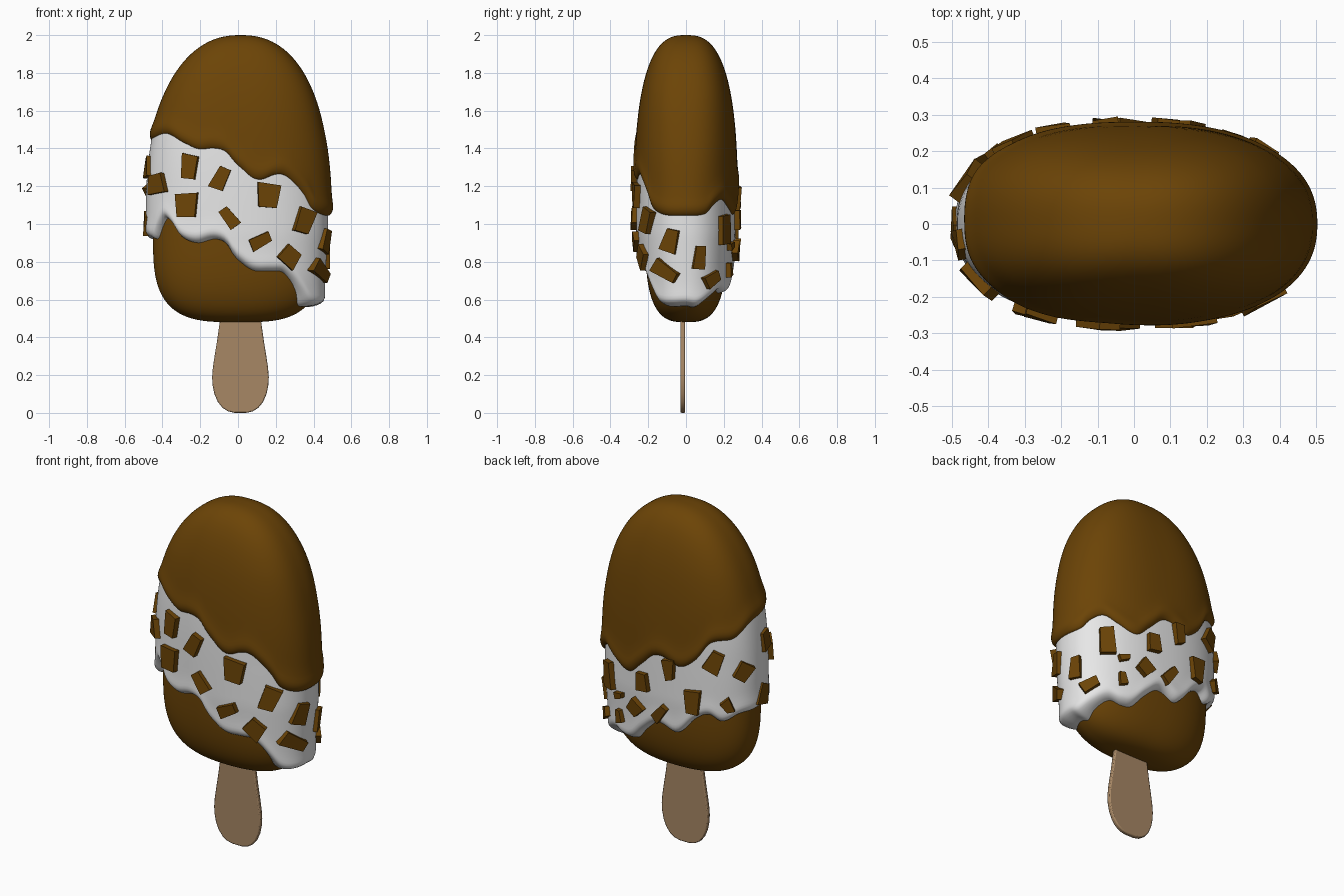
import bpy, bmesh, math, random
from mathutils import Vector

if "Cube" in bpy.data.objects:
    bpy.data.objects.remove(bpy.data.objects["Cube"])
random.seed(4)


def material(name, rgb):
    m = bpy.data.materials.new(name)
    m.diffuse_color = (*rgb, 1)
    m.use_nodes = True
    m.node_tree.nodes["Principled BSDF"].inputs["Base Color"].default_value = m.diffuse_color
    return m


CHOC = material("chocolate", (0.15, 0.058, 0.002))
WHITE = material("white cream", (0.88, 0.88, 0.88))
WOOD = material("wood", (0.39, 0.245, 0.13))

# drip edges as (angle in degrees, height): 0 = right, 90 = back, 270 = front
UPPER = [(0, 1.045), (20, 1.055), (30, 1.1), (43, 1.13), (55, 1.09), (70, 1.05), (80, 1.12), (90, 1.2),
         (104, 1.165), (115, 1.22), (127, 1.33), (149, 1.36), (170, 1.43), (195, 1.455), (218, 1.475),
         (237, 1.425), (248, 1.395), (258, 1.4), (265, 1.38), (270, 1.31), (276, 1.25), (282, 1.235),
         (290, 1.26), (297, 1.26), (306, 1.215), (315, 1.15), (322, 1.085), (337, 1.05)]
LOWER = [(0, .565), (12, .56), (31, .61), (47, .65), (58, .635), (68, .645), (78, .72), (88, .785),
         (100, .757), (113, .86), (124, .9), (136, .866), (153, .91), (172, .92), (192, .93), (204, .925),
         (211, .985), (218, 1.03), (226, 1.0), (234, .93), (246, .9), (258, .92), (265, .895),
         (270, .815), (278, .757), (290, .75), (299, .747), (307, .705), (316, .64), (324, .585),
         (332, .565), (345, .562)]


def edge(knots, deg):
    """Periodic smooth interpolation through the knots."""
    k = [(a - 360, z) for a, z in knots[-2:]] + knots + [(a + 360, z) for a, z in knots[:3]]
    deg %= 360
    i = max(j for j in range(len(k)) if k[j][0] <= deg)
    (x0, y0), (x1, y1), (x2, y2), (x3, y3) = k[i - 1:i + 3]
    h = x2 - x1
    m1, m2 = (y2 - y0) / (x2 - x0) * h, (y3 - y1) / (x3 - x1) * h
    s = (deg - x1) / h
    return ((2*s**3 - 3*s*s + 1) * y1 + (s**3 - 2*s*s + s) * m1
            + (3*s*s - 2*s**3) * y2 + (s**3 - s*s) * m2)


def dome(k, n):
    k = min(max(k, 0), 1)
    return (1 - k ** n) ** (1 / n)


# half width and half depth of the three layers at height z
def choc_size(z):
    k = (z - 1.05) / 0.95
    return 0.497 * dome(k, 2.3), 0.275 * dome(k, 2.75)


def white_size(z):
    a, b = choc_size(z)
    drop = 0.06 * max(0, 0.95 - z)
    return a - 0.015 - drop, b - 0.012 - drop


def core_size(z):
    k = (0.95 - z) / 0.47
    return 0.45 * dome(k, 3.3), 0.215 * dome(k, 3)


def ring_point(size, deg, z, dx=0):
    c, s = math.cos(math.radians(deg)), math.sin(math.radians(deg))
    e = 0.87 - 0.11 * min(max((z - 1.2) / 0.5, 0), 1)  # boxier towards the top
    dx += 0.014 * min(max((z - 1.5) / 0.5, 0), 1)
    return Vector((dx + size[0] * math.copysign(abs(c) ** e, c),
                   size[1] * math.copysign(abs(s) ** e, s), z))


def finish(bm, name, mat, smooth):
    bmesh.ops.remove_doubles(bm, verts=bm.verts, dist=1e-5)
    bmesh.ops.recalc_face_normals(bm, faces=bm.faces)
    me = bpy.data.meshes.new(name)
    bm.to_mesh(me)
    bm.free()
    me.materials.append(mat)
    me.polygons.foreach_set("use_smooth", [smooth] * len(me.polygons))
    ob = bpy.data.objects.new(name, me)
    bpy.context.collection.objects.link(ob)
    return ob


COLS = 180


def skin(name, mat, column):
    """Build a closed-round surface from one column of points per angle."""
    bm = bmesh.new()
    cols = [[bm.verts.new(p) for p in column(i * 360 / COLS)] for i in range(COLS)]
    for i in range(COLS):
        p, q = cols[i], cols[(i + 1) % COLS]
        for j in range(len(p) - 1):
            bm.faces.new((p[j], q[j], q[j + 1], p[j + 1]))
    return finish(bm, name, mat, True)


LIP = [0, .002, .006, .012, .02, .03, .045, .06, .08, .1]


def coat_column(deg, z0, z1, outer, inner, rows, power, bulge, dx=0):
    """Coating with a rounded, slightly swollen lower lip."""
    zs = [z0 + d for d in LIP]
    zs += [zs[-1] + (z1 - zs[-1]) * (1 - (1 - i / rows) ** power) for i in range(1, rows + 1)]
    pts = []
    for z in zs:
        d = z - z0
        f = math.sqrt(1 - (1 - min(d / 0.045, 1)) ** 2)
        g = bulge * f * math.exp(-((d - 0.045) / 0.045) ** 2)
        size = [i - 0.003 + (o - i + 0.003) * f + g for o, i in zip(outer(z), inner(z))]
        if z > 1.9999:
            size = (0, 0)
        pts.append(ring_point(size, deg, z, dx))
    return pts


# chocolate core, visible at the bottom
skin("lower_chocolate", CHOC, lambda t: [
    ring_point(core_size(z), t, z) for z in [0.48 + 0.77 * (i / 36) ** 2.5 for i in range(37)]])
# white band
skin("white_band", WHITE, lambda t: coat_column(
    t, edge(LOWER, t), edge(UPPER, t) + 0.08, white_size, core_size, 14, 1, 0.004, -0.006))
# upper chocolate coat
skin("upper_chocolate", CHOC, lambda t: coat_column(
    t, edge(UPPER, t), 2.0, choc_size, white_size, 34, 2.2, 0.007))

# chocolate chunks on the band: angle, height, width, length, turn in degrees
CHUNKS = [(211, 1.215, .11, .11, 10), (242, 1.305, .08, .12, -5), (240, 1.095, .11, .13, 0),
          (262, 1.24, .07, .12, -28), (266.6, 1.035, .06, .12, 38), (287, 1.15, .11, .13, -5),
          (282, .91, .06, .11, -62), (302.5, .83, .1, .1, -35), (314, 1.015, .09, .13, -22),
          (345, .915, .08, .12, -18), (338, .75, .07, .15, 60), (13, .825, .06, .13, -5),
          (29, .71, .06, .1, -62), (45, .97, .08, .15, 4), (58, .757, .04, .07, 8),
          (81, 1.02, .07, .1, 5), (97, 1.138, .06, .11, 5), (130, 1.23, .08, .12, -25),
          (156, 1.167, .08, .1, -35), (113, .983, .08, .13, 0), (91, .869, .05, .1, -38),
          (75, .857, .08, .09, -40), (141, .977, .05, .07, 30), (182, 1.0, .08, .11, -20),
          (59, .885, .06, .03, 10), (188, 1.3, .07, .11, 10)]
bm = bmesh.new()
for t, z, w, h, turn in CHUNKS:
    pos = ring_point(white_size(z), t, z, -0.006)
    side = (ring_point(white_size(z), t + 4, z) - ring_point(white_size(z), t - 4, z)).normalized()
    up = (ring_point(white_size(z + .03), t, z + .03) - ring_point(white_size(z - .03), t, z - .03)).normalized()
    out = side.cross(up).normalized()
    r = math.radians(turn)
    ax = side * math.cos(r) + up * math.sin(r)
    ay = up * math.cos(r) - side * math.sin(r)
    taper = random.choice((-1, 1)) * random.uniform(0.08, 0.2)
    rise = 0.012 + 0.016 * abs(out.y)
    corners = []
    for sx, sy in ((-1, -1), (1, -1), (1, 1), (-1, 1)):
        k = 1 + taper * sy
        corners.append(pos + ax * sx * w / 2 * k + ay * (sy * h / 2 + random.uniform(-.008, .008)))
    lo = [bm.verts.new(c - out * 0.025) for c in corners]
    hi = [bm.verts.new(c + out * (rise + random.uniform(-.005, .005))) for c in corners]
    bm.faces.new(lo[::-1])
    bm.faces.new(hi)
    for i in range(4):
        j = (i + 1) % 4
        bm.faces.new((lo[i], lo[j], hi[j], hi[i]))
finish(bm, "chocolate_chunks", CHOC, False)

# wooden stick: outline half widths by height, extruded and bevelled
OUTLINE = [(.03, 0), (.065, .008), (.095, .027), (.12, .058), (.138, .1), (.148, .15), (.15, .19),
           (.146, .24), (.137, .3), (.124, .38), (.11, .48), (.1, .6)]
bm = bmesh.new()
pts = [(x, z) for x, z in OUTLINE] + [(-x, z) for x, z in reversed(OUTLINE)]
face = bm.faces.new([bm.verts.new((x + 0.013, -0.029, z)) for x, z in pts])
ext = bmesh.ops.extrude_face_region(bm, geom=[face])
bmesh.ops.translate(bm, vec=(0, 0.025, 0), verts=[v for v in ext["geom"] if isinstance(v, bmesh.types.BMVert)])
stick = finish(bm, "stick", WOOD, False)
bev = stick.modifiers.new("round_edges", "BEVEL")
bev.width, bev.segments, bev.limit_method, bev.angle_limit = 0.006, 2, 'ANGLE', math.radians(50)
bpy.context.view_layer.objects.active = stick
stick.select_set(True)
bpy.ops.object.shade_smooth_by_angle(angle=math.radians(40))
